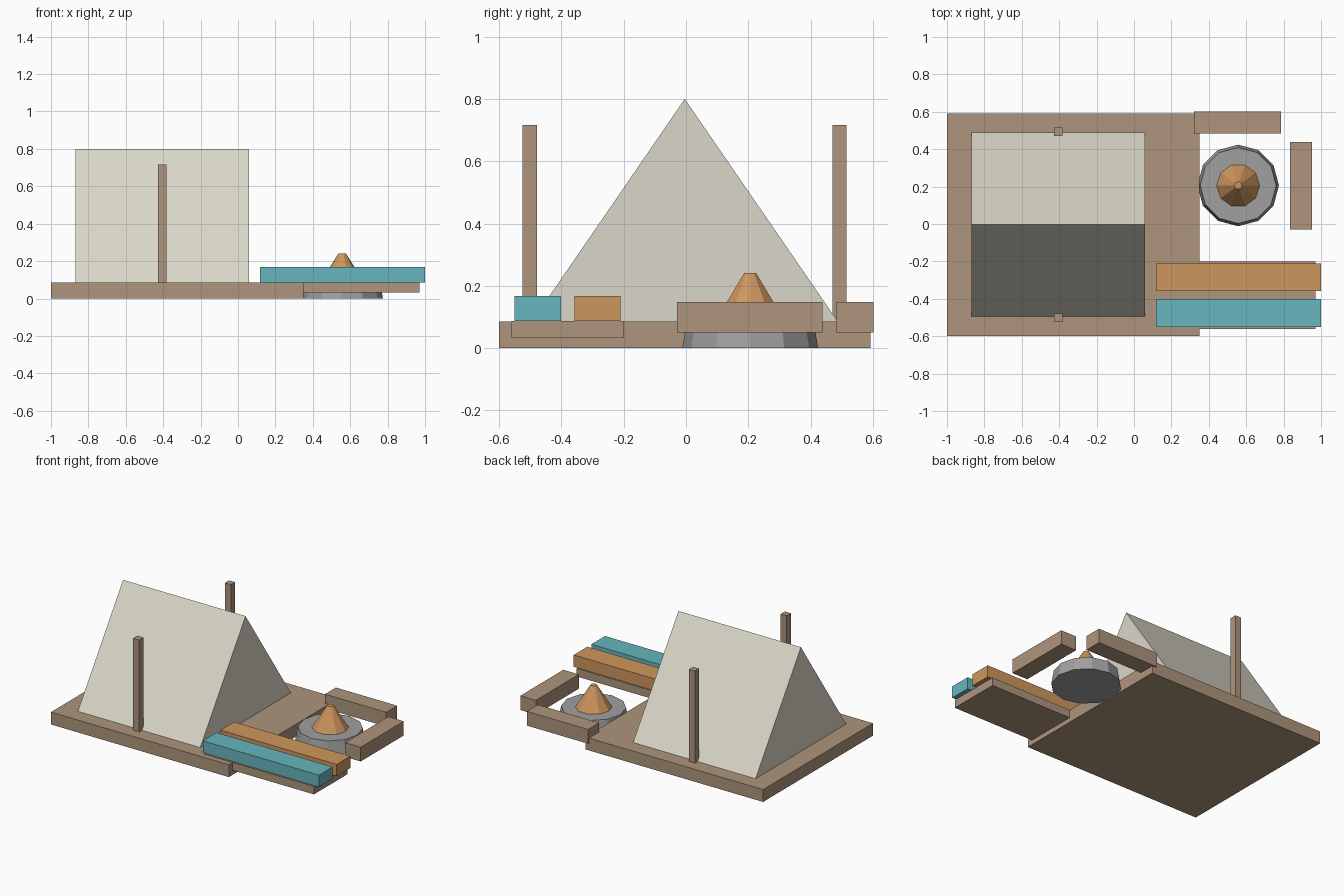
import bpy
import bmesh
from mathutils import Matrix, Vector

cube = bpy.data.objects.get("Cube")
if cube:
    bpy.data.objects.remove(cube, do_unlink=True)


def material(name, r, g, b):
    """Flat material from 8-bit sRGB values."""
    color = [(c / 255 / 12.92) if c < 11 else ((c / 255 + 0.055) / 1.055) ** 2.4 for c in (r, g, b)] + [1]
    mat = bpy.data.materials.new(name)
    mat.use_nodes = True
    mat.diffuse_color = color
    mat.node_tree.nodes["Principled BSDF"].inputs["Base Color"].default_value = color
    return mat


wood = material("wood", 174, 149, 124)
canvas = material("canvas", 218, 214, 200)
teal = material("teal", 103, 182, 190)
orange = material("orange", 206, 150, 93)
stone = material("stone", 160, 160, 160)


def add_object(name, bm, mat):
    bmesh.ops.recalc_face_normals(bm, faces=bm.faces)
    mesh = bpy.data.meshes.new(name)
    bm.to_mesh(mesh)
    bm.free()
    mesh.materials.append(mat)
    obj = bpy.data.objects.new(name, mesh)
    bpy.context.collection.objects.link(obj)
    return obj


def box(name, low, high, mat):
    low, high = Vector(low), Vector(high)
    bm = bmesh.new()
    bmesh.ops.create_cube(bm, size=1)
    bmesh.ops.scale(bm, vec=high - low, verts=bm.verts)
    bmesh.ops.translate(bm, vec=(low + high) / 2, verts=bm.verts)
    return add_object(name, bm, mat)


def frustum(name, center, z0, z1, r0, r1, sides, mat, turn=0):
    bm = bmesh.new()
    bmesh.ops.create_cone(bm, cap_ends=True, segments=sides, radius1=r0, radius2=r1, depth=z1 - z0)
    bmesh.ops.rotate(bm, matrix=Matrix.Rotation(turn, 3, "Z"), verts=bm.verts)
    bmesh.ops.translate(bm, vec=(*center, (z0 + z1) / 2), verts=bm.verts)
    return add_object(name, bm, mat)


# Wooden deck
DECK = 0.085
box("deck", (-1, -0.6, 0), (0.35, 0.592, DECK), wood)

# Ridge tent: triangular profile extruded along x
bm = bmesh.new()
profile = [(-0.87, -0.495, DECK), (-0.87, 0.488, DECK), (-0.87, -0.004, 0.8)]
end = bm.faces.new([bm.verts.new(p) for p in profile])
side = bmesh.ops.extrude_face_region(bm, geom=[end], use_keep_orig=True)
moved = [v for v in side["geom"] if isinstance(v, bmesh.types.BMVert)]
bmesh.ops.translate(bm, vec=(0.93, 0, 0), verts=moved)
add_object("tent", bm, canvas)

# Tent posts
for name, y in (("front_post", -0.502), ("back_post", 0.493)):
    box(name, (-0.429, y - 0.023, DECK), (-0.383, y + 0.023, 0.716), wood)

# Low bench with two bedrolls
SEAT = 0.087
box("bench_base", (0.14, -0.561, 0.032), (0.97, -0.2, SEAT), wood)
for name, y, mat in (("teal_bedroll", -0.476, teal), ("orange_bedroll", -0.284, orange)):
    box(name, (0.118, y - 0.074, SEAT), (1, y + 0.074, 0.168), mat)

# Fire pit and flame
pit = (0.557, 0.206)
frustum("fire_pit", pit, 0, 0.09, 0.218, 0.203, 12, stone)
frustum("flame", pit, 0.09, 0.241, 0.115, 0.02, 10, orange, turn=1.5708)

# Log seats around the fire
box("back_log", (0.322, 0.483, 0.05), (0.787, 0.602, 0.148), wood)
box("left_log", (0.834, -0.029, 0.05), (0.952, 0.438, 0.148), wood)
